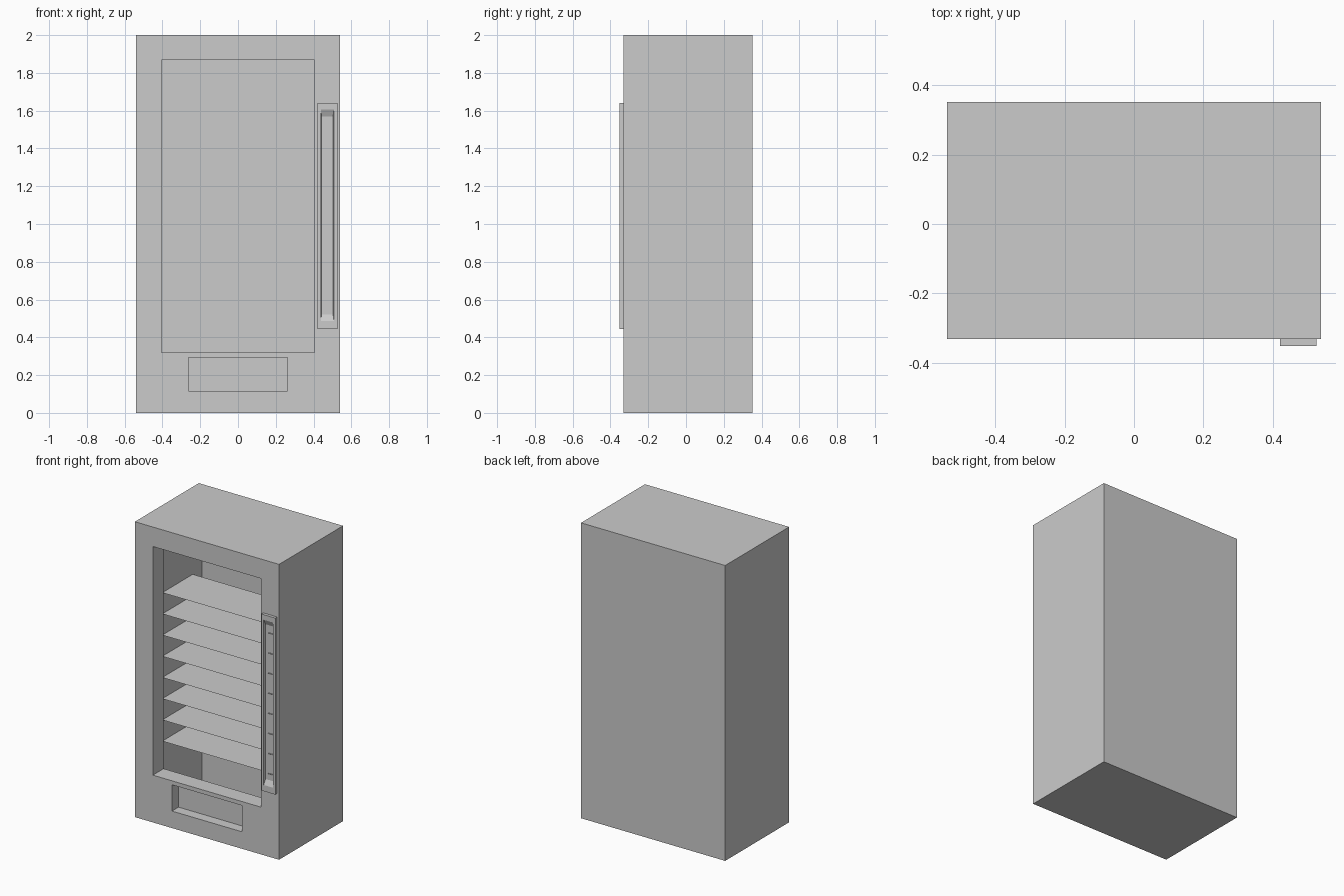
import bpy, bmesh

if "Cube" in bpy.data.objects:
    bpy.data.objects.remove(bpy.data.objects["Cube"])


def add_object(name, bm):
    bmesh.ops.recalc_face_normals(bm, faces=bm.faces)
    mesh = bpy.data.meshes.new(name)
    bm.to_mesh(mesh)
    bm.free()
    obj = bpy.data.objects.new(name, mesh)
    bpy.context.collection.objects.link(obj)
    return obj


def box(name, x, y, z):
    bm = bmesh.new()
    bmesh.ops.create_cube(bm, size=1)
    for v in bm.verts:
        v.co = [(a + b) / 2 + c * (b - a) for (a, b), c in zip((x, y, z), v.co)]
    return add_object(name, bm)


def sheet(name, x, y, z):
    bm = bmesh.new()
    bm.faces.new([bm.verts.new((px, py, z)) for px, py in
                  ((x[0], y[0]), (x[1], y[0]), (x[1], y[1]), (x[0], y[1]))])
    return add_object(name, bm)


def cut(target, x, y, z):
    cutter = box("cutter", x, y, z)
    cutter.hide_render = True
    mod = target.modifiers.new("cut", 'BOOLEAN')
    mod.operation = 'DIFFERENCE'
    mod.solver = 'EXACT'
    mod.object = cutter
    bpy.context.view_layer.objects.active = target
    bpy.ops.object.modifier_apply(modifier=mod.name)
    bpy.data.objects.remove(cutter)


# Cabinet with inner compartment, display window and delivery tray
cabinet = box("cabinet", (-0.54, 0.54), (-0.332, 0.352), (0, 2))
cut(cabinet, (-0.415, 0.415), (-0.217, 0.21), (0.07, 1.9))
cut(cabinet, (-0.405, 0.405), (-0.4, -0.1), (0.32, 1.868))
cut(cabinet, (-0.262, 0.261), (-0.4, -0.262), (0.115, 0.293))

# Thin product shelves
for i in range(8):
    sheet(f"shelf_{i + 1}", (-0.415, 0.415), (-0.217, 0.109), 1.509 - 0.1436 * i)

# Control panel: nested rectangles (x0, x1, z0, z1, y) make a tapered recess
rings = [(0.421, 0.526, 0.445, 1.64, -0.332), (0.421, 0.526, 0.445, 1.64, -0.352),
         (0.439, 0.508, 0.487, 1.605, -0.352), (0.442, 0.503, 0.522, 1.57, -0.336)]
bm = bmesh.new()
loops = [[bm.verts.new((x, y, z)) for x, z in ((a, c), (b, c), (b, d), (a, d))]
         for a, b, c, d, y in rings]
for p, q in zip(loops, loops[1:]):
    for i in range(4):
        j = (i + 1) % 4
        bm.faces.new((p[i], p[j], q[j], q[i]))
bm.faces.new(loops[-1])
bm.faces.new(loops[0][::-1])
add_object("control_panel", bm)

# Small ledges inside the panel recess
for i in range(8):
    sheet(f"panel_ledge_{i + 1}", (0.465, 0.498), (-0.345, -0.336), 1.52 - 0.136 * i)
